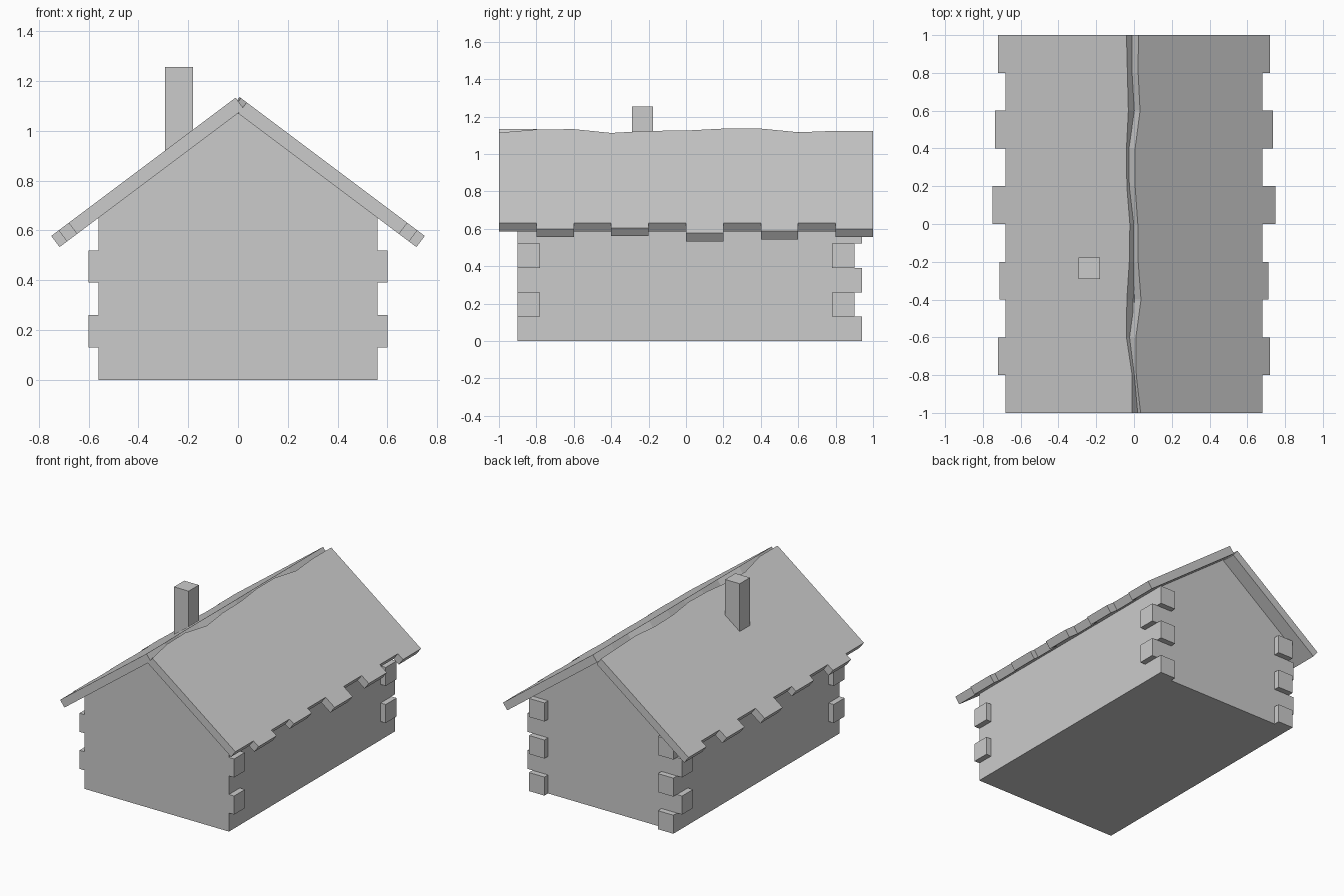
import bpy, bmesh
from mathutils import Vector

if "Cube" in bpy.data.objects:
    bpy.data.objects.remove(bpy.data.objects["Cube"])


def extrude_outline(name, points, offset):
    """Solid made by sweeping a flat 3D outline along an offset vector."""
    bm = bmesh.new()
    face = bm.faces.new([bm.verts.new(p) for p in points])
    res = bmesh.ops.extrude_face_region(bm, geom=[face], use_keep_orig=True)
    verts = [g for g in res["geom"] if isinstance(g, bmesh.types.BMVert)]
    bmesh.ops.translate(bm, verts=verts, vec=Vector(offset))
    bmesh.ops.recalc_face_normals(bm, faces=bm.faces)
    mesh = bpy.data.meshes.new(name)
    bm.to_mesh(mesh)
    bm.free()
    obj = bpy.data.objects.new(name, mesh)
    bpy.context.collection.objects.link(obj)
    return obj


def box(name, x0, x1, y0, y1, z0, z1):
    base = [(x0, y0, z0), (x1, y0, z0), (x1, y1, z0), (x0, y1, z0)]
    return extrude_outline(name, base, (0, 0, z1 - z0))


# House body with gable ends
gable = [(-0.56, 0), (0.56, 0), (0.56, 0.65), (0, 1.07), (-0.56, 0.65)]
extrude_outline("house_body", [(x, -0.9, z) for x, z in gable], (0, 1.8, 0))

# Log ends at the corners: side ones on alternate courses, back ones between
for side in (-1, 1):
    for course in range(5):
        z0, z1 = course * 0.13, (course + 1) * 0.13
        if course % 2:
            for y0 in (-0.9, 0.78):
                box("side_log_end", side * 0.56, side * 0.6, y0, y0 + 0.12, z0, z1)
        else:
            box("back_log_end", side * 0.44, side * 0.56, 0.9, 0.94, z0, z1)

# Roof slabs: stepped eaves, uneven ridge (distances from the centre, y = -1 to 1)
eaves = [0.68, 0.72, 0.68, 0.713, 0.68, 0.75, 0.68, 0.735, 0.68, 0.72]
ridge_left = [0.01, 0.01, 0.04, 0.038, 0.025, 0.022, 0.038, 0.04, 0.03, 0.035, 0.04]
ridge_right = [0.035, 0.012, 0.01, 0.037, 0.022, 0.02, 0.006, 0.006, 0.032, 0.022, 0.023]


def roof_slab(name, side, ridge):
    outline = []
    for i, x in enumerate(eaves):
        outline += [(x, -1 + 0.2 * i), (x, -0.8 + 0.2 * i)]
    outline += [(ridge[i], -1 + 0.2 * i) for i in range(10, -1, -1)]
    top = [(side * x, y, 1.14 - 0.75 * x) for x, y in outline]
    extrude_outline(name, top, (-side * 0.0336, 0, -0.0448))


roof_slab("roof_left", -1, ridge_left)
roof_slab("roof_right", 1, ridge_right)

# Chimney
box("chimney", -0.293, -0.18, -0.29, -0.177, 0.85, 1.255)
